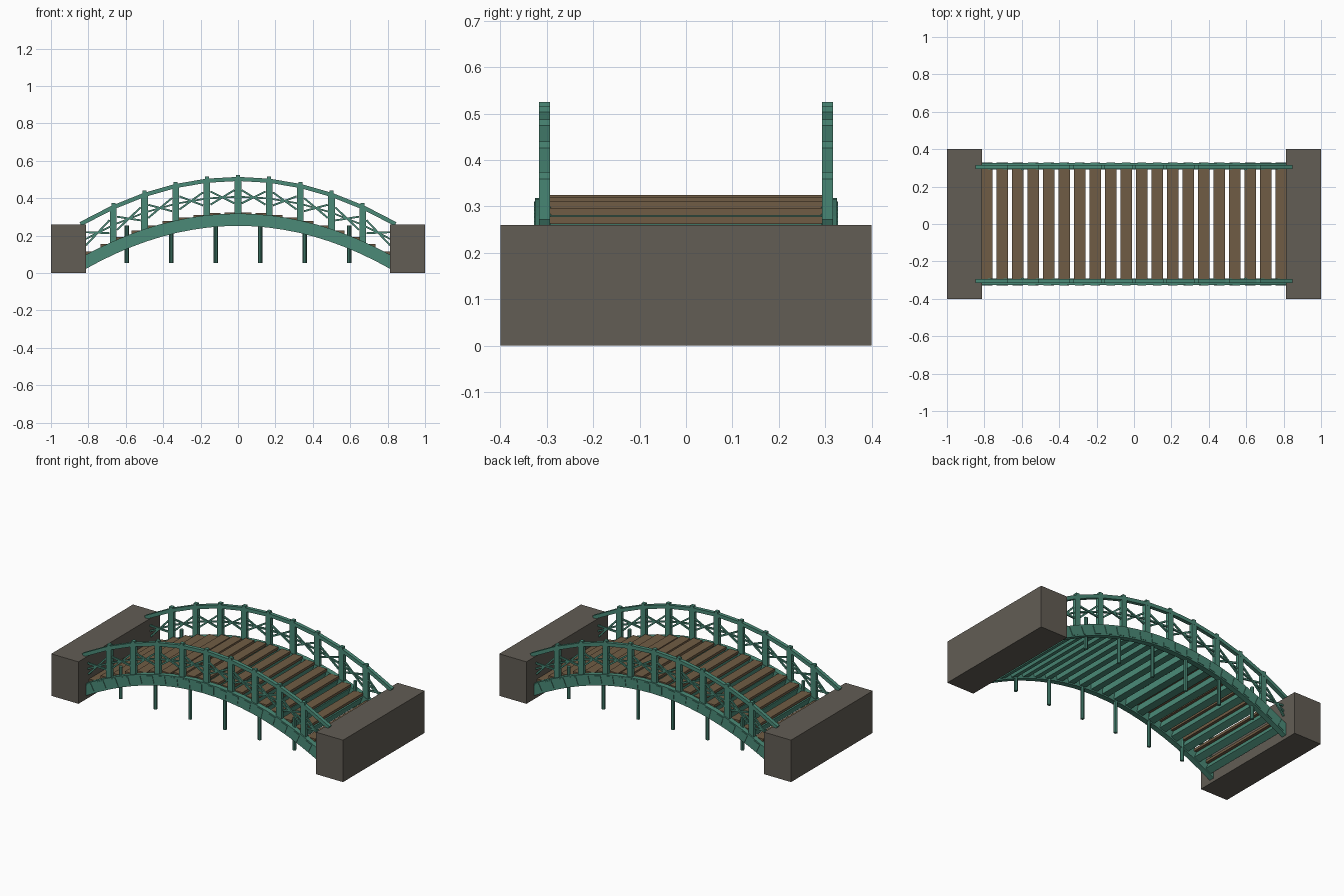
import bpy, math
from mathutils import Matrix, Vector

if "Cube" in bpy.data.objects:
    bpy.data.objects.remove(bpy.data.objects["Cube"])

HALF = 0.833           # half span of the arch
RISE = 0.236


def drop(x):
    return -RISE * (x / HALF) ** 2


def slope(x):
    return math.atan(-2 * RISE * x / HALF ** 2)


def material(name, rgb):
    m = bpy.data.materials.new(name)
    m.diffuse_color = (*rgb, 1)
    m.use_nodes = True
    m.node_tree.nodes["Principled BSDF"].inputs["Base Color"].default_value = m.diffuse_color
    return m


GREEN = material("painted green", (0.069, 0.255, 0.185))
WOOD = material("plank brown", (0.162, 0.107, 0.058))
STONE = material("stone grey", (0.122, 0.109, 0.089))


def mesh_object(name, verts, faces, mat):
    me = bpy.data.meshes.new(name)
    me.from_pydata(verts, [], faces)
    me.materials.append(mat)
    ob = bpy.data.objects.new(name, me)
    bpy.context.collection.objects.link(ob)
    return ob


def box(name, centre, size, mat, tilt=0.0):
    # box tilted in the xz plane
    rot = Matrix.Rotation(-tilt, 3, 'Y')
    vs = [Vector(centre) + rot @ Vector((a * size[0] / 2, b * size[1] / 2, c * size[2] / 2))
          for a in (-1, 1) for b in (-1, 1) for c in (-1, 1)]
    fs = [(0, 1, 3, 2), (4, 6, 7, 5), (0, 4, 5, 1), (2, 3, 7, 6), (0, 2, 6, 4), (1, 5, 7, 3)]
    return mesh_object(name, vs, fs, mat)


def bar(name, p, q, y, width, thick, mat):
    # straight bar between two (x, z) points
    dx, dz = q[0] - p[0], q[1] - p[1]
    return box(name, ((p[0] + q[0]) / 2, y, (p[1] + q[1]) / 2),
               (math.hypot(dx, dz), width, thick), mat, math.atan2(dz, dx))


def arch_strip(name, z0, y, width, thick, half, n, mat):
    # rectangular section swept along the arch curve
    vs, fs = [], []
    for i in range(n + 1):
        x = -half + 2 * half * i / n
        t = slope(x)
        nx, nz = -math.sin(t) * thick / 2, math.cos(t) * thick / 2
        for s, w in ((-1, -1), (-1, 1), (1, 1), (1, -1)):
            vs.append((x + s * nx, y + w * width / 2, z0 + drop(x) + s * nz))
    for i in range(n):
        for k in range(4):
            a, b = i * 4 + k, i * 4 + (k + 1) % 4
            fs.append((a, a + 4, b + 4, b))
    fs += [(0, 1, 2, 3), tuple(n * 4 + k for k in (3, 2, 1, 0))]
    return mesh_object(name, vs, fs, mat)


# stone abutments
for side, s in (("left", -1), ("right", 1)):
    box(side + "_abutment", (s * 0.907, 0, 0.13), (0.186, 0.8, 0.26), STONE)

# deck planks lying flat, with cross beams beneath them
for i in range(20):
    x = (i - 9.5) * 0.0829
    box("deck_plank", (x, 0, 0.317 + drop(x)), (0.06, 0.59, 0.016), WOOD)
    box("cross_beam", (x, 0, 0.285 + drop(x)), (0.042, 0.656, 0.05), GREEN, slope(x))

post_x = [(i - 5) * 0.1666 for i in range(11)]
for side, s in (("front", -1), ("back", 1)):
    # arched girder and hanging piers
    arch_strip(side + "_girder", 0.285, s * 0.308, 0.034, 0.066, HALF, 20, GREEN)
    for i in range(6):
        bpy.ops.mesh.primitive_cylinder_add(vertices=8, radius=0.011, depth=0.2,
                                            location=((i - 2.5) * 0.238, s * 0.298, 0.153))
        pier = bpy.context.object
        pier.name = side + "_pier"
        pier.data.materials.append(GREEN)

    y = s * 0.305
    # handrail and thin middle rail
    arch_strip(side + "_handrail", 0.503, y, 0.023, 0.022, 0.842, 10, GREEN)
    arch_strip(side + "_middle_rail", 0.408, y, 0.01, 0.009, 0.825, 10, GREEN)

    # posts with small caps
    for x in post_x[1:-1]:
        low, high = 0.29 + drop(x), 0.505 + drop(x)
        box(side + "_post", (x, y, (low + high) / 2), (0.036, 0.022, high - low), GREEN)
        box(side + "_post_cap", (x, y, 0.512 + drop(x)), (0.022, 0.023, 0.026), GREEN)

    # crossed braces in each bay
    for a, b in zip(post_x, post_x[1:]):
        a2, b2 = a + 0.02, b - 0.02
        for d in (-1, 1):
            bar(side + "_brace", (a2, 0.408 + drop(a2) - d * 0.035),
                (b2, 0.408 + drop(b2) + d * 0.035), y + d * 0.004, 0.009, 0.01, GREEN)
